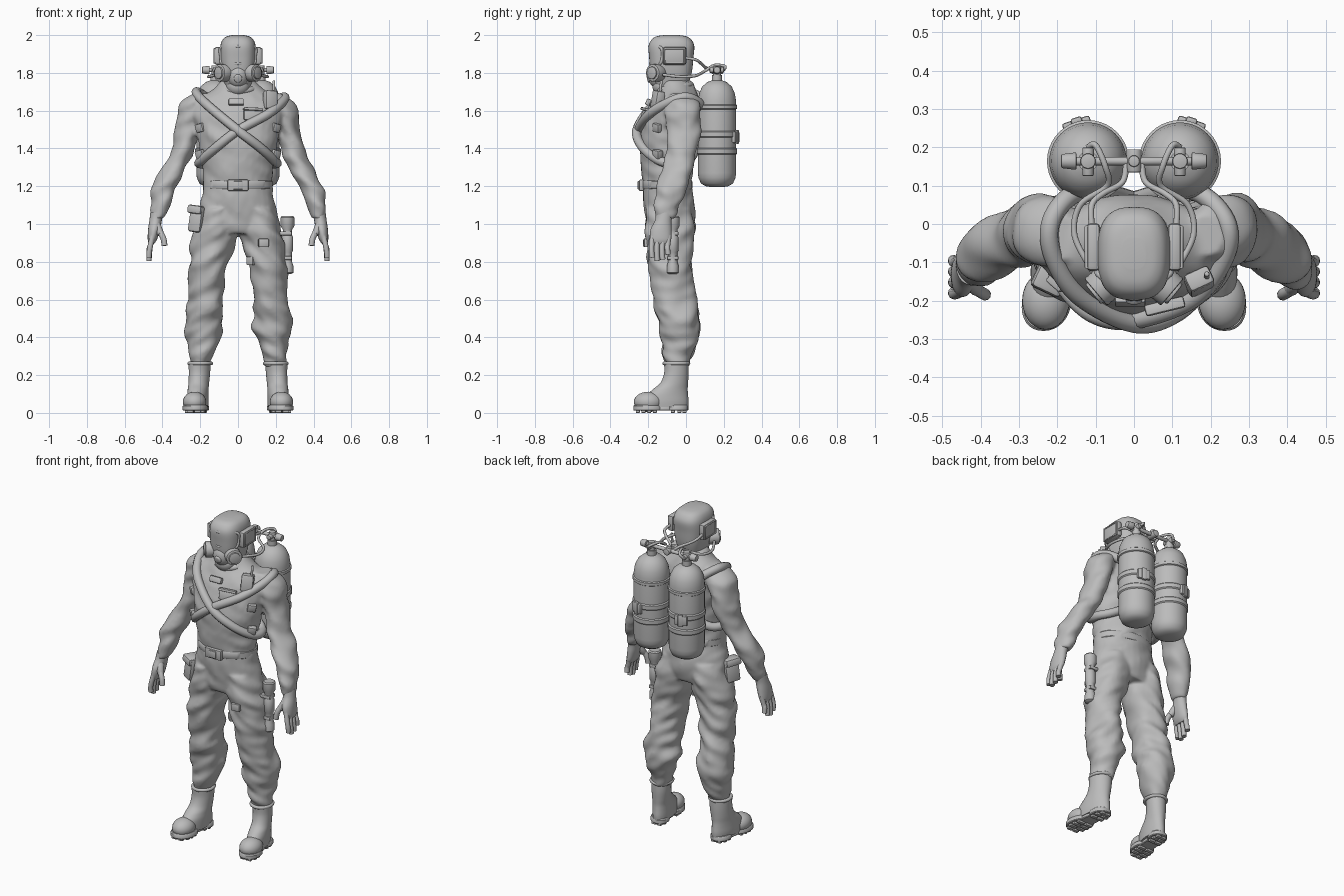
import bpy, bmesh, math
from mathutils import Vector, Matrix, noise

cube = bpy.data.objects.get("Cube")
if cube:
    bpy.data.objects.remove(cube)

grey = bpy.data.materials.new("plain grey")
grey.use_nodes = True
grey.diffuse_color = (0.5, 0.5, 0.5, 1)
grey.node_tree.nodes["Principled BSDF"].inputs["Base Color"].default_value = (0.5, 0.5, 0.5, 1)
SIDES = (("left", 1), ("right", -1))


def finish(name, bm, angle=40):
    bmesh.ops.recalc_face_normals(bm, faces=bm.faces)
    me = bpy.data.meshes.new(name)
    bm.to_mesh(me)
    bm.free()
    me.materials.append(grey)
    ob = bpy.data.objects.new(name, me)
    bpy.context.collection.objects.link(ob)
    bpy.ops.object.select_all(action="DESELECT")
    ob.select_set(True)
    bpy.context.view_layer.objects.active = ob
    bpy.ops.object.shade_smooth_by_angle(angle=math.radians(angle))
    return ob


def smooth_path(pts, steps, closed=False):
    """Catmull-Rom resampling of tuples of any length."""
    n, out = len(pts), []
    pick = (lambda i: pts[i % n]) if closed else (lambda i: pts[max(0, min(n - 1, i))])
    for i in range(n if closed else n - 1):
        for k in range(steps):
            t = k / steps
            out.append(tuple(0.5 * (2 * b + (c - a) * t + (2 * a - 5 * b + 4 * c - d) * t * t
                                    + (3 * b - a - 3 * c + d) * t ** 3)
                             for a, b, c, d in zip(pick(i - 1), pick(i), pick(i + 1), pick(i + 2))))
    return out if closed else out + [pts[-1]]


def loft(bm, rings, steps=6, seg=32, power=2, fold=0, side=1, splay=0):
    """Closed skin over level rings given as (x, y, z, x radius, y radius)."""
    prev = first = None
    for x, y, z, rx, ry in smooth_path(rings, steps):
        ring = []
        for i in range(seg):
            a = math.tau * i / seg
            c, s = math.cos(a), math.sin(a)
            dx = math.copysign(abs(c) ** (2 / power), c)
            dy = math.copysign(abs(s) ** (2 / power), s)
            px, py = x + rx * dx, y + ry * dy
            f = fold * noise.noise(Vector((px * 9 + side * 3, py * 9, z * 17 + px * 10)))
            px, py = px + f * dx, py + f * dy
            ring.append(bm.verts.new((side * (px - splay * (py + 0.05)), py, z)))
        if prev:
            for i in range(seg):
                j = (i + 1) % seg
                bm.faces.new((prev[i], prev[j], ring[j], ring[i]))
        first = first or ring
        prev = ring
    bm.faces.new(first)
    bm.faces.new(prev)


def lofted(name, rings, **kw):
    bm = bmesh.new()
    loft(bm, rings, **kw)
    return finish(name, bm)


def lathe(name, x, y, profile, **kw):
    return lofted(name, [(x, y, z, r, r) for r, z in profile], steps=1, **kw)


def box(name, loc, size, rot=(0, 0, 0), bevel=0.006):
    bm = bmesh.new()
    bmesh.ops.create_cube(bm, size=1)
    bmesh.ops.scale(bm, vec=size, verts=bm.verts)
    bmesh.ops.bevel(bm, geom=bm.edges[:], offset=min(bevel, min(size) * 0.4), segments=2,
                    affect="EDGES", profile=0.5)
    turn = Matrix.LocRotScale(Vector(loc), None, None)
    for axis, deg in zip("XYZ", rot):
        turn = turn @ Matrix.Rotation(math.radians(deg), 4, axis)
    bm.transform(turn)
    return finish(name, bm)


def cyl(name, a, b, r1, r2=None, bevel=0.004):
    a, b = Vector(a), Vector(b)
    bm = bmesh.new()
    bmesh.ops.create_cone(bm, cap_ends=True, segments=24, radius1=r1, radius2=r2 or r1, depth=(b - a).length)
    caps = [e for e in bm.edges if any(len(f.verts) > 4 for f in e.link_faces)]
    bmesh.ops.bevel(bm, geom=caps, offset=bevel, segments=2, affect="EDGES", profile=0.5)
    bm.transform(Matrix.Translation((a + b) / 2) @ (b - a).to_track_quat("Z", "Y").to_matrix().to_4x4())
    return finish(name, bm)


def ball(name, loc, size):
    bm = bmesh.new()
    bmesh.ops.create_uvsphere(bm, u_segments=24, v_segments=16, radius=1)
    bm.transform(Matrix.LocRotScale(Vector(loc), None, Vector(size)))
    return finish(name, bm)


def tube(name, pts, r, closed=False, steps=8):
    cu = bpy.data.curves.new(name + " path", "CURVE")
    cu.dimensions, cu.bevel_depth, cu.bevel_resolution, cu.use_fill_caps = "3D", r, 3, True
    path = smooth_path(pts, steps, closed)
    sp = cu.splines.new("POLY")
    sp.points.add(len(path) - 1)
    for p, co in zip(sp.points, path):
        p.co = (*co, 1)
    sp.use_cyclic_u = closed
    tmp = bpy.data.objects.new(name + " path", cu)
    bpy.context.collection.objects.link(tmp)
    bm = bmesh.new()
    me = bpy.data.meshes.new_from_object(tmp.evaluated_get(bpy.context.evaluated_depsgraph_get()))
    bm.from_mesh(me)
    bpy.data.objects.remove(tmp)
    bpy.data.meshes.remove(me)
    return finish(name, bm, 60)


# Suit: torso, legs and arms fused into one folded skin
torso = [(0, -.085, .95, .17, .11), (0, -.085, 1.02, .21, .13), (0, -.09, 1.1, .2, .135),
         (0, -.1, 1.2, .18, .128), (0, -.1, 1.3, .187, .137), (0, -.1, 1.4, .203, .147),
         (0, -.09, 1.5, .225, .15), (0, -.07, 1.6, .24, .14), (0, -.055, 1.66, .215, .12),
         (0, -.05, 1.71, .14, .1), (0, -.06, 1.76, .085, .085)]
leg = [(.1, -.09, 1.08, .095, .12), (.113, -.085, .98, .112, .132), (.13, -.085, .9, .118, .124),
       (.157, -.085, .8, .101, .117), (.165, -.075, .7, .098, .113), (.173, -.06, .6, .09, .116),
       (.179, -.042, .52, .1, .112), (.18, -.03, .44, .1, .108), (.183, -.033, .36, .076, .094),
       (.195, -.046, .29, .062, .072), (.2, -.05, .245, .055, .06)]
arm = [(.185, -.03, 1.69, .045, .06), (.23, -.02, 1.63, .077, .09), (.253, -.015, 1.54, .072, .087),
       (.275, -.015, 1.45, .064, .083), (.305, -.03, 1.36, .063, .08), (.342, -.05, 1.28, .064, .08),
       (.386, -.07, 1.2, .065, .08), (.41, -.093, 1.12, .056, .07), (.42, -.105, 1.07, .046, .058),
       (.428, -.115, 1.03, .034, .048)]
bm = bmesh.new()
loft(bm, torso, fold=.012)
for _, s in SIDES:
    loft(bm, leg, fold=.02, side=s)
    loft(bm, arm, fold=.018, side=s)
suit = finish("suit", bm)
remesh = suit.modifiers.new("fuse", "REMESH")
remesh.mode, remesh.voxel_size, remesh.use_smooth_shade = "VOXEL", 0.01, True
relax = suit.modifiers.new("relax", "SMOOTH")
relax.factor, relax.iterations = 0.5, 4

# Helmet, visor rim and breathing mask
lofted("helmet", [(0, -.075, 1.7, .06, .07), (0, -.077, 1.75, .075, .093), (0, -.078, 1.81, .088, .11),
                  (0, -.078, 1.88, .095, .117), (0, -.077, 1.94, .094, .121), (0, -.077, 1.975, .082, .106),
                  (0, -.077, 1.993, .06, .08), (0, -.077, 2.0, .03, .04)], power=2.7, seg=40)
tube("collar", [(.09 * math.cos(a), -.06 + .085 * math.sin(a), 1.72 + .015 * math.sin(a))
                for a in [math.tau * i / 8 for i in range(8)]], .018, True)
tube("visor_rim", [(-.088, -.135, 1.935), (0, -.193, 1.94), (.088, -.135, 1.935), (.091, -.125, 1.89),
                   (.08, -.14, 1.845), (0, -.189, 1.85), (-.08, -.14, 1.845), (-.091, -.125, 1.89)], .008, True)
ball("mask_snout", (0, -.15, 1.785), (.055, .052, .065))
cyl("mask_valve", (0, -.18, 1.775), (0, -.206, 1.768), .026, .02)
ball("chin_cover", (0, -.12, 1.73), (.062, .058, .055))
for label, s in SIDES:
    cyl(label + "_filter", (s * .055, -.14, 1.8), (s * .1, -.178, 1.8), .046)
    cyl(label + "_filter_cap", (s * .097, -.176, 1.8), (s * .107, -.184, 1.8), .033)
    box(label + "_ear_box", (s * .106, -.06, 1.89), (.036, .125, .095), bevel=.012)
    tube(label + "_ear_rim", [(s * .123, -.06 + y, 1.89 + z) for y, z in
                              ((-.052, .038), (.052, .038), (.052, -.038), (-.052, -.038))], .006, True, 1)

# Crossed chest hoses, the left one lying wider and lower over the shoulder
right_shoulder = [(.1, .085, 1.6), (.17, .07, 1.67), (.218, 0, 1.7), (.208, -.09, 1.675), (.14, -.19, 1.61)]
left_shoulder = [(.1, .085, 1.58), (.18, .075, 1.635), (.243, 0, 1.672), (.235, -.09, 1.645), (.155, -.195, 1.58)]
waist = [(-.11, -.232, 1.41), (-.188, -.15, 1.34), (-.205, -.07, 1.32), (-.15, .005, 1.33), (0, .06, 1.42)]
for (label, s), shoulder, front in zip(SIDES, (left_shoulder, right_shoulder), (-.25, -.26)):
    tube(label + "_chest_hose", [(s * x, y, z) for x, y, z in shoulder + [(0, front, 1.495)] + waist], .025, True)
    for z in (1.51, 1.37):
        box(label + "_strap_clip", (s * .198, -.15, z), (.05, .035, .045), (0, s * 15, s * 40))

# Twin air tanks with bands, clasps and valves
for label, s in SIDES:
    x, y = s * .12, .164
    lathe(label + "_tank", x, y, [(.03, 1.195), (.06, 1.2), (.085, 1.215), (.098, 1.245), (.101, 1.27), (.101, 1.65),
                                  (.095, 1.69), (.078, 1.728), (.05, 1.752), (.026, 1.76), (.026, 1.79)], seg=40)
    for z, h in ((1.62, .014), (1.475, .02), (1.385, .02)):
        lathe(label + "_tank_band", x, y, [(.099, z - h), (.107, z - h * .6), (.107, z + h * .6), (.099, z + h)], seg=40)
    box(label + "_tank_clasp", (s * .15, .263, 1.46), (.075, .02, .06), (0, 0, -s * 18))
    box(label + "_clasp_bar", (s * .15, .269, 1.46), (.03, .018, .075), (0, 0, -s * 18))
    box(label + "_tank_mount", (s * .1, .06, 1.5), (.08, .06, .2))
    cyl(label + "_valve_stem", (x, y, 1.77), (x, y, 1.84), .02)
    cyl(label + "_valve_body", (x, .125, 1.815), (x, .2, 1.815), .015)
    cyl(label + "_valve_knob", (s * .15, y, 1.815), (s * .19, y, 1.815), .023, .018)
    tube(label + "_air_hose", [(x, .2, 1.815), (s * .1, .205, 1.835), (s * .075, .15, 1.84), (s * .07, .1, 1.81),
                               (s * .14, .05, 1.785), (s * .155, -.03, 1.78), (s * .11, -.12, 1.79)], .008)
    tube(label + "_ear_hose", [(s * .02, y, 1.815), (s * .03, .11, 1.825), (s * .08, .08, 1.85),
                               (s * .11, .05, 1.87), (s * .11, -.01, 1.88)], .008)
cyl("valve_crossbar", (-.16, .164, 1.815), (.16, .164, 1.815), .011)
cyl("centre_valve", (0, .135, 1.815), (0, .195, 1.815), .02)
cyl("centre_knob", (0, .164, 1.8), (0, .164, 1.845), .015)

# Belt and buckle
lofted("belt", [(0, -.1, z, rx, rx * .73) for z, rx in ((1.185, .178), (1.19, .183), (1.225, .183), (1.23, .178))],
       steps=1, seg=48)
box("buckle", (0, -.236, 1.205), (.11, .025, .06))
box("buckle_centre", (0, -.247, 1.205), (.05, .02, .045))

# Chest kit
box("chest_badge", (-.01, -.2, 1.645), (.08, .025, .035), (-25, 0, 0))
box("chest_pocket", (.08, -.215, 1.575), (.1, .022, .055), (-12, 0, 14))
box("chest_pocket_flap", (.08, -.215, 1.607), (.105, .03, .016), (-12, 0, 14))
box("radio", (.17, -.15, 1.655), (.07, .05, .1), (-10, 0, 25), .01)
cyl("radio_aerial", (.19, -.14, 1.68), (.19, -.13, 1.76), .007)

# Hip pouch, thigh buckles and torch
box("hip_pouch", (-.21, -.13, 1.025), (.075, .09, .14), (0, 8, -25), .014)
box("hip_pouch_flap", (-.214, -.133, 1.075), (.083, .098, .045), (0, 8, -25), .012)
box("upper_thigh_buckle", (.135, -.212, .9), (.055, .025, .045), (0, 0, 5))
box("lower_thigh_buckle", (.068, -.165, .805), (.045, .025, .045), (0, 0, -40))
lathe("torch", .262, -.07, [(.02, .735), (.031, .742), (.031, .78), (.024, .8), (.024, .85), (.03, .86), (.03, .93),
                            (.025, .94), (.025, .97), (.036, .99), (.036, 1.035), (.03, 1.042)], seg=24)
for z in (.82, .95):
    box("torch_bracket", (.25, -.07, z), (.07, .06, .022))

# Gloved hands and boots
for label, s in SIDES:
    lofted(label + "_palm", [(.428, -.112, 1.06, .036, .046), (.436, -.12, 1.02, .033, .044),
                             (.444, -.132, .97, .032, .056), (.453, -.134, .92, .025, .056),
                             (.458, -.134, .895, .014, .046)], side=s, seg=20)
    for i, tip in enumerate((.822, .805, .812, .838)):
        y = -.175 + i * .028
        tube(f"{label}_finger_{i + 1}", [(s * .452, y, .94), (s * .464, y - .007, .885),
                                         (s * .47, y - .007, tip + .03), (s * .471, y - .004, tip)], .0145, steps=4)
    cyl(label + "_thumb_root", (s * .436, -.142, 1.0), (s * .408, -.172, .945), .025, .018)
    tube(label + "_thumb", [(s * .425, -.155, .98), (s * .408, -.172, .95), (s * .394, -.181, .92),
                            (s * .389, -.184, .885)], .016, steps=4)
    lofted(label + "_boot", [(.206, -.1, .03, .053, .112), (.207, -.1, .06, .055, .114), (.207, -.097, .095, .055, .108),
                             (.207, -.083, .125, .054, .092), (.206, -.062, .16, .054, .073),
                             (.204, -.051, .21, .056, .065), (.203, -.051, .262, .058, .065)],
           side=s, splay=.12)
    ball(label + "_toe_cap", (s * .23, -.2, .058), (.062, .076, .054))
    tube(label + "_boot_cuff", [(s * (.2 + .058 * math.cos(a)), -.051 + .064 * math.sin(a), .262)
                                for a in [math.tau * i / 8 for i in range(8)]], .01, True)
    for part, y, rx, ry in (("toe", -.2, .065, .079), ("arch", -.12, .045, .07), ("heel", -.046, .054, .058)):
        lofted(f"{label}_{part}_sole", [(.209, y, z, rx - d, ry - d) for z, d in
                                        ((.012, .004), (.016, 0), (.036, 0), (.042, .005))],
               steps=1, power=2.2, side=s, splay=.12)
    for y, half in ((-.255, .04), (-.225, .056), (-.195, .058), (-.165, .054), (-.07, .044), (-.035, .046), (-.008, .034)):
        for t in (-.5, .5):
            box(label + "_sole_lug", (s * (.209 - .12 * (y + .05) + t * half), y, .01), (half * .85, .021, .02), bevel=.003)
